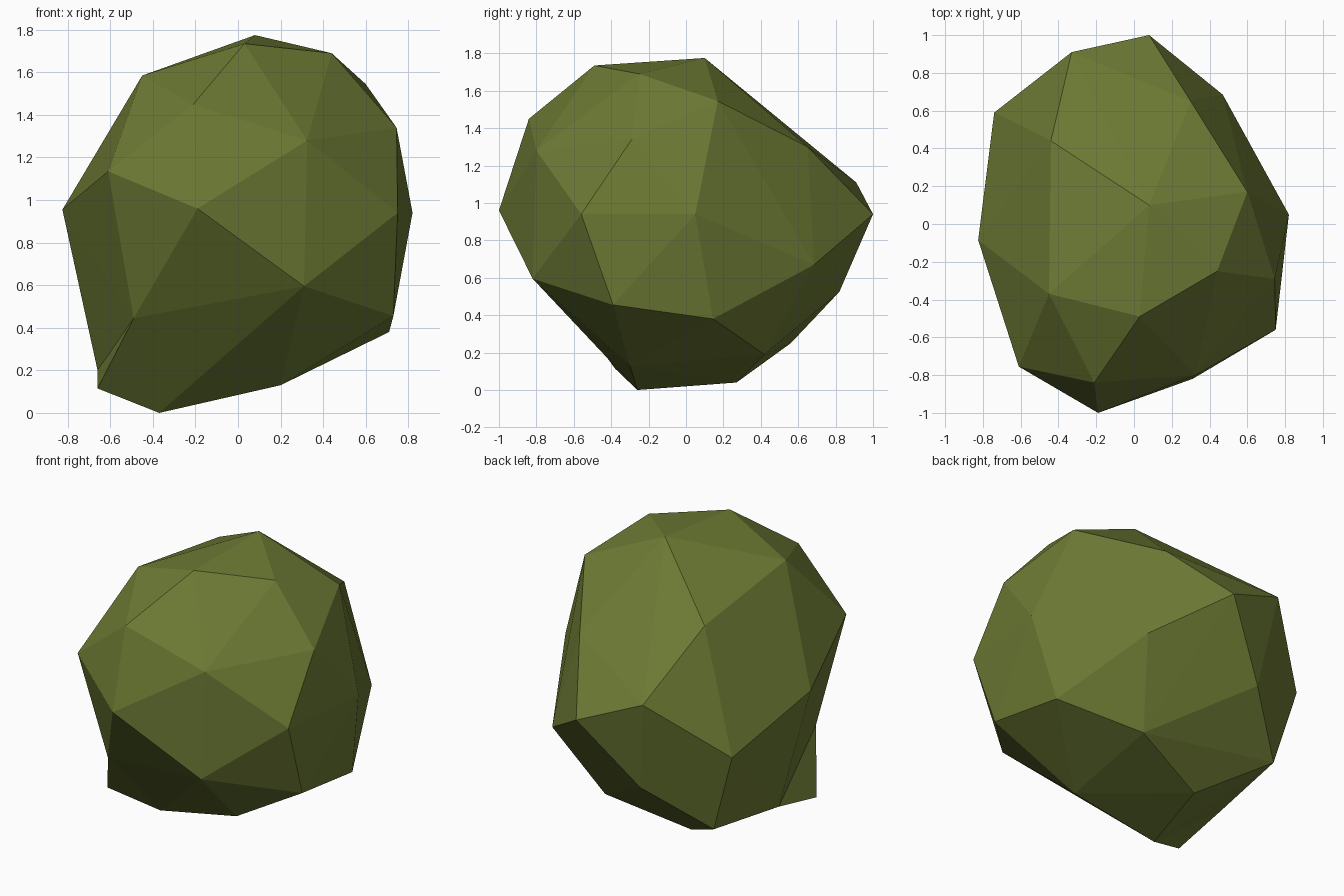
import bpy
import bmesh
from mathutils import Vector

if "Cube" in bpy.data.objects:
    bpy.data.objects.remove(bpy.data.objects["Cube"])

# One flat olive colour
olive = bpy.data.materials.new("olive_green")
olive.diffuse_color = (0.150, 0.194, 0.034, 1.0)
olive.use_nodes = True
olive.node_tree.nodes["Principled BSDF"].inputs["Base Color"].default_value = olive.diffuse_color

# Corner points of the irregular faceted clump, grouped from top to bottom
CROWN = [(.08, .10, 1.775), (.03, -.49, 1.735), (.44, -.25, 1.69),
         (-.45, -.37, 1.585), (.60, .17, 1.545), (-.44, .44, 1.47),
         (-.21, -.84, 1.45)]
UPPER = [(.745, -.29, 1.34), (.30, .65, 1.30), (.325, -.80, 1.28),
         (-.61, -.755, 1.135), (-.33, .91, 1.11)]
MIDDLE = [(-.19, -1.0, .96), (-.825, -.085, .955), (.75, -.56, .94),
          (.82, .05, .94), (.08, 1.0, .94), (-.74, .59, .76),
          (.47, .685, .67)]
LOWER = [(.31, -.82, .595), (-.25, .82, .525), (.73, -.39, .455),
         (-.49, -.62, .445), (.71, .145, .38), (-.59, .56, .25)]
BASE = [(-.66, 0, .20), (.28, .42, .19), (.20, -.30, .13),
        (-.23, .27, .04), (-.37, -.26, 0)]
SPUR = Vector((-.66, -.38, .115))   # corner that sticks out at the lower left

# Faceted body: hull around the points
bm = bmesh.new()
for p in CROWN + UPPER + MIDDLE + LOWER + BASE:
    bm.verts.new(p)
bmesh.ops.convex_hull(bm, input=list(bm.verts))
loose = [v for v in bm.verts if not v.link_faces]
bmesh.ops.delete(bm, geom=loose, context='VERTS')

# Spur: pull out the facet nearest to it
facet = min(bm.faces, key=lambda f: (f.calc_center_median() - SPUR).length)
tip = bmesh.ops.poke(bm, faces=[facet])["verts"][0]
tip.co = SPUR

bmesh.ops.recalc_face_normals(bm, faces=list(bm.faces))
mesh = bpy.data.meshes.new("faceted_clump")
bm.to_mesh(mesh)
bm.free()
mesh.materials.append(olive)
clump = bpy.data.objects.new("faceted_clump", mesh)
bpy.context.collection.objects.link(clump)
